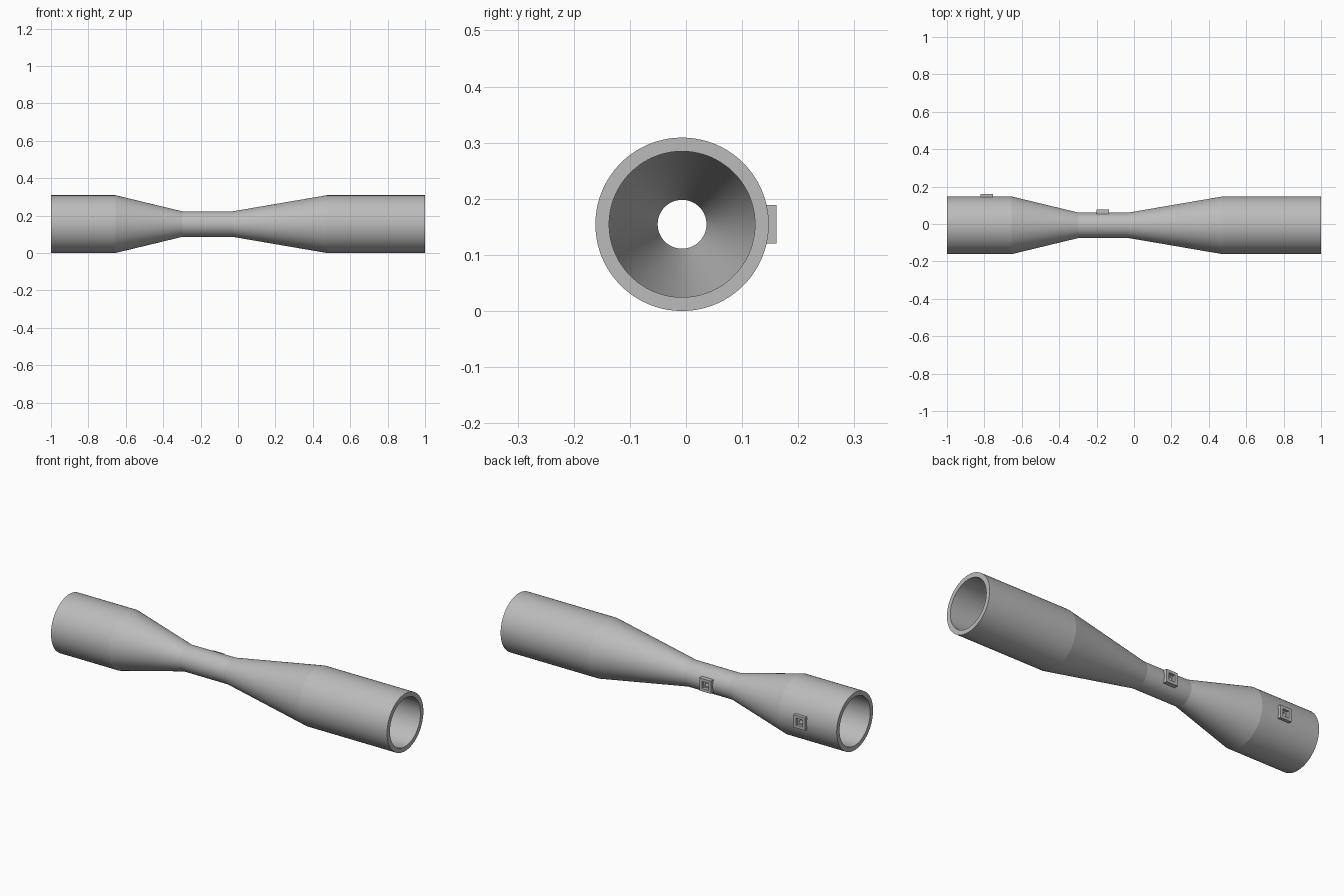
import bpy, math
from mathutils import Matrix, Vector

if "Cube" in bpy.data.objects:
    bpy.data.objects.remove(bpy.data.objects["Cube"])

AXIS = Vector((0, -0.007, 0.1545))   # centre line of the tube
WALL = 0.0245

grey = bpy.data.materials.new("plain grey")
grey.use_nodes = True
grey.diffuse_color = (0.5, 0.5, 0.5, 1)
grey.node_tree.nodes["Principled BSDF"].inputs["Base Color"].default_value = (0.5, 0.5, 0.5, 1)


def ring(name, loop, sides, matrix):
    """Spin a closed (height, radius) loop about local z."""
    n = len(loop)
    verts, faces = [], []
    for i in range(sides):
        a = math.tau * (i + 0.5) / sides
        verts += [(r * math.cos(a), r * math.sin(a), h) for h, r in loop]
        j = (i + 1) % sides
        for k in range(n):
            m = (k + 1) % n
            faces.append((i * n + k, j * n + k, j * n + m, i * n + m))
    mesh = bpy.data.meshes.new(name)
    mesh.from_pydata(verts, [], faces)
    mesh.transform(matrix)
    mesh.materials.append(grey)
    obj = bpy.data.objects.new(name, mesh)
    bpy.context.collection.objects.link(obj)
    bpy.context.view_layer.objects.active = obj
    bpy.ops.object.select_all(action='DESELECT')
    obj.select_set(True)
    bpy.ops.object.mode_set(mode='EDIT')
    bpy.ops.mesh.select_all(action='SELECT')
    bpy.ops.mesh.normals_make_consistent(inside=False)
    bpy.ops.object.mode_set(mode='OBJECT')
    return obj


# Tube with a narrow throat and a steady wall
outer = [(-1, 0.1545), (-0.655, 0.1545), (-0.297, 0.068),
         (-0.03, 0.068), (0.475, 0.1545), (1, 0.1545)]
inner = [(x, r - WALL) for x, r in reversed(outer)]
along_x = Matrix.Translation(AXIS) @ Matrix.Rotation(math.pi / 2, 4, 'Y')
tube = ring("venturi_tube", outer + inner, 96, along_x)

# Square tapping bosses at the back, each with a small bore through the wall
half, opening = 0.034, 0.019
for name, x, back in (("inlet", -0.787, 0.161), ("throat", -0.167, 0.0765)):
    along_y = (Matrix.Translation((x, back, AXIS.z))
               @ Matrix.Rotation(-math.pi / 2, 4, 'X'))
    ro, ri = half * math.sqrt(2), opening * math.sqrt(2)
    ring(name + "_tap_boss", [(-0.023, ri), (-0.023, ro), (0, ro), (0, ri)], 4, along_y)

    bpy.ops.mesh.primitive_cylinder_add(vertices=24, radius=0.011, depth=0.09,
                                        location=(x, back - 0.02, AXIS.z),
                                        rotation=(math.pi / 2, 0, 0))
    cutter = bpy.context.object
    cutter.name = name + "_bore_cutter"
    cutter.hide_render = True
    cutter.data.materials.append(grey)
    cut = tube.modifiers.new(name + " bore", 'BOOLEAN')
    cut.operation, cut.solver, cut.object = 'DIFFERENCE', 'EXACT', cutter
    bpy.context.view_layer.objects.active = tube
    bpy.ops.object.modifier_apply(modifier=cut.name)
    bpy.data.objects.remove(cutter)

# Smooth round walls, crisp breaks between sections
bpy.ops.object.select_all(action='DESELECT')
tube.select_set(True)
bpy.context.view_layer.objects.active = tube
bpy.ops.object.shade_smooth_by_angle(angle=math.radians(6))
